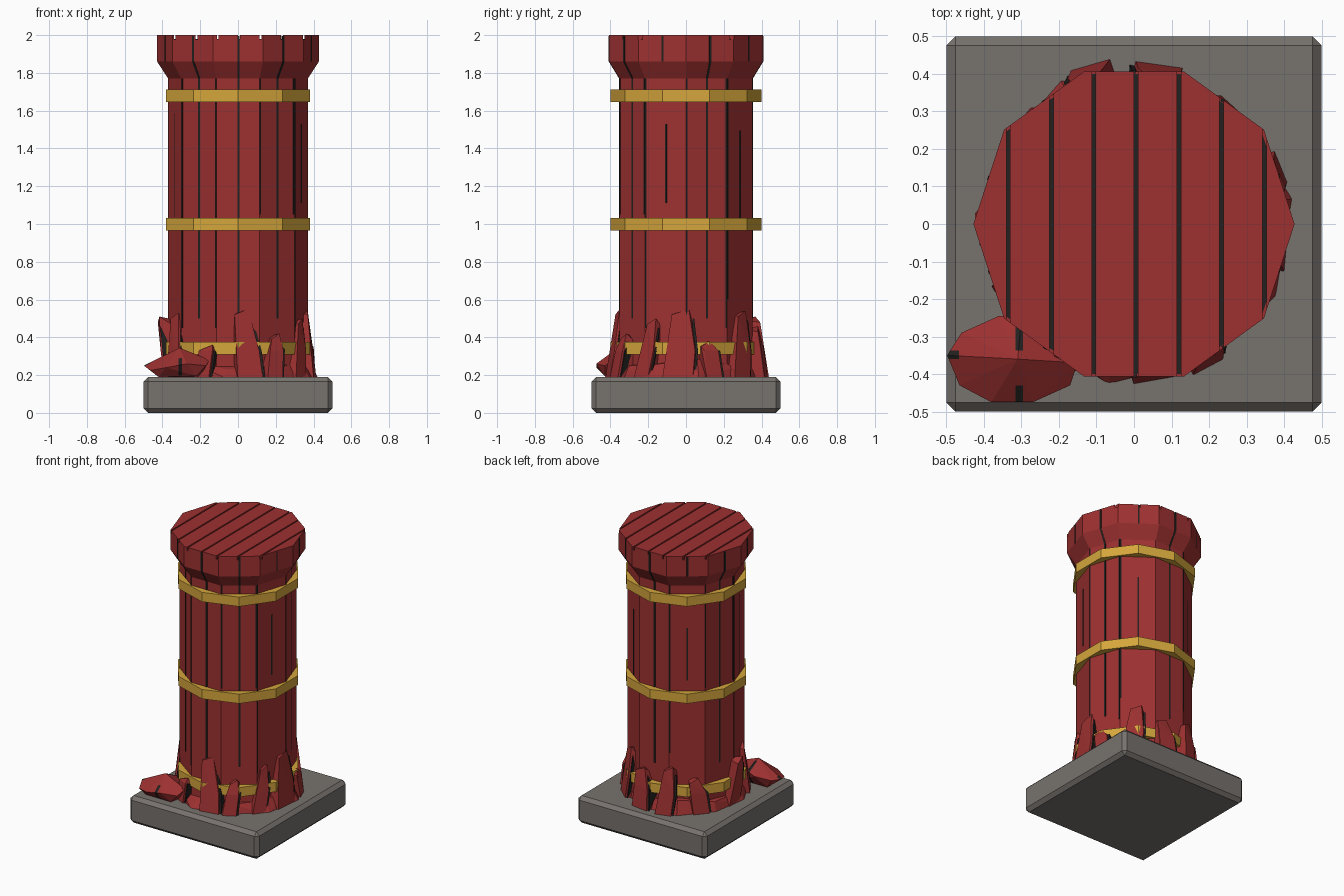
import bpy, bmesh, math, random
from mathutils import Vector

if "Cube" in bpy.data.objects:
    bpy.data.objects.remove(bpy.data.objects["Cube"])

random.seed(4)
TAN18, COS18 = math.tan(math.pi / 10), math.cos(math.pi / 10)


def material(name, rgb):
    m = bpy.data.materials.new(name)
    m.diffuse_color = (*rgb, 1)
    m.use_nodes = True
    m.node_tree.nodes["Principled BSDF"].inputs["Base Color"].default_value = m.diffuse_color
    return m


RED = material("red_wood", (0.34, 0.030, 0.030))
GOLD = material("gold", (0.66, 0.38, 0.045))
GREY = material("grey_stone", (0.185, 0.168, 0.155))
DARK = material("dark_crack", (0.016, 0.015, 0.014))


def finish(bm, name, *mats):
    bmesh.ops.recalc_face_normals(bm, faces=bm.faces)
    me = bpy.data.meshes.new(name)
    bm.to_mesh(me)
    bm.free()
    for m in mats:
        me.materials.append(m)
    ob = bpy.data.objects.new(name, me)
    bpy.context.collection.objects.link(ob)
    return ob


def lathe(bm, profile, turn=0.0):
    """Ten-sided solid from (radius, z) pairs."""
    rings = []
    for r, z in profile:
        rings.append([bm.verts.new((r * math.cos(turn + i * math.pi / 5),
                                    r * math.sin(turn + i * math.pi / 5), z)) for i in range(10)])
    for a, b in zip(rings, rings[1:]):
        for i in range(10):
            j = (i + 1) % 10
            bm.faces.new((a[i], a[j], b[j], b[i]))
    bm.faces.new(rings[0])
    bm.faces.new(rings[-1])


def hull(bm, pts):
    vs = [bm.verts.new(p) for p in pts]
    res = bmesh.ops.convex_hull(bm, input=vs)
    bmesh.ops.delete(bm, geom=[v for v in res["geom_interior"] if isinstance(v, bmesh.types.BMVert)],
                     context='VERTS')


def polar(deg, r, z, side=0.0):
    """Point at radius r in direction deg, moved sideways."""
    a = math.radians(deg)
    return Vector((r * math.cos(a) - side * math.sin(a), r * math.sin(a) + side * math.cos(a), z))


# plinth with chamfered edges
bm = bmesh.new()
bmesh.ops.create_cube(bm, size=1)
for v in bm.verts:
    v.co.z = 0.19 if v.co.z > 0 else 0
bmesh.ops.bevel(bm, geom=bm.edges[:], offset=0.024, segments=1, affect='EDGES')
finish(bm, "plinth", GREY)

# shaft with flared capital
bm = bmesh.new()
lathe(bm, [(0.37, 0.18), (0.37, 1.77), (0.428, 1.86), (0.428, 1.976)])
finish(bm, "pillar_shaft", RED)

# dark layer showing between the top planks
bm = bmesh.new()
lathe(bm, [(0.42, 1.975), (0.42, 1.979)])
finish(bm, "top_gap_floor", DARK)

# top planks, one slice of the decagon each
cuts = [-0.6, -0.335, -0.22, -0.107, 0.005, 0.12, 0.233, 0.348, 0.6]
for lo, hi in zip(cuts, cuts[1:]):
    bm = bmesh.new()
    lathe(bm, [(0.428, 1.976), (0.428, 2.0)])
    for x, s in ((lo + 0.005, -1), (hi - 0.005, 1)):
        bmesh.ops.bisect_plane(bm, geom=bm.verts[:] + bm.edges[:] + bm.faces[:],
                               plane_co=(x, 0, 0), plane_no=(s, 0, 0), clear_outer=True)
        bmesh.ops.holes_fill(bm, edges=[e for e in bm.edges if e.is_boundary])
    finish(bm, "top_plank", RED)

# gold bands, turned half a side against the shaft
for z in (0.31, 0.965, 1.645):
    bm = bmesh.new()
    lathe(bm, [(0.4, z), (0.4, z + 0.066)], math.pi / 10)
    finish(bm, "gold_band", GOLD)


# plank seams following the shaft and capital
def seam(bm, deg, s, path, half):
    for (r0, z0), (r1, z1) in zip(path, path[1:]):
        pts = []
        for r, z in ((r0, z0), (r1, z1)):
            for w in (-half, half):
                for d in (0.002, -0.006):
                    pts.append(polar(deg, r + d, z, s * r * TAN18 + w))
        hull(bm, pts)


bm = bmesh.new()
ra, rc = 0.37 * COS18, 0.428 * COS18
for i in range(10):
    deg = 18 + 36 * i
    front = deg in (90, 270)
    if front or i % 2 == 0:
        seam(bm, deg, 0.02, [(ra, 0.5), (ra, 1.77), (rc, 1.86), (rc, 1.995)], 0.006)
    else:
        top = random.uniform(1.45, 1.6)
        seam(bm, deg, 0.02, [(ra, top - random.uniform(0.35, 0.6)), (ra, top)], 0.005)
        seam(bm, deg, 0.02, [(rc, 1.86), (rc, 1.995)], 0.005)
    if not front:
        low = random.choice((0.45, 0.6, 1.05))
        for s in ((-0.96,) if i % 2 else (-0.96, 0.96)):
            seam(bm, deg, s, [(ra, low), (ra, 1.77)], 0.004)
finish(bm, "plank_seams", DARK)

# crushed foot: uneven flare around the bottom
bm = bmesh.new()
pts = []
for i in range(10):
    pts.append(polar(36 * i + 9, 0.415 + random.uniform(-0.02, 0.02), 0.185))
    pts.append(polar(36 * i + 9, 0.375 + random.uniform(0, 0.015), 0.25 + random.uniform(-0.02, 0.04)))
hull(bm, pts)
finish(bm, "crushed_foot", RED)

# splinters: direction, half width, top height, lean sideways, foot radius, top radius
splinters = [
    (-80, 0.075, 0.55, -0.03, 0.42, 0.365), (-62, 0.05, 0.42, 0.03, 0.43, 0.39),
    (-35, 0.05, 0.50, 0.05, 0.41, 0.38), (-5, 0.09, 0.55, 0.02, 0.41, 0.375),
    (22, 0.05, 0.38, -0.04, 0.42, 0.40), (48, 0.07, 0.54, 0.04, 0.41, 0.38),
    (82, 0.07, 0.46, -0.02, 0.43, 0.395), (106, 0.06, 0.51, 0.03, 0.44, 0.405),
    (140, 0.06, 0.43, -0.04, 0.41, 0.39), (178, 0.06, 0.51, 0.03, 0.39, 0.425),
    (212, 0.06, 0.53, -0.03, 0.41, 0.375), (243, 0.05, 0.36, 0.03, 0.42, 0.395),
]
bm, cracks = bmesh.new(), bmesh.new()
for deg, w, top, lean, rf, rt in splinters:
    pts = [polar(deg, 0.3, 0.185, k * w) for k in (-1.1, 1.1)]
    pts += [polar(deg, rf, 0.185, k * w) for k in (-1, 0.8)]
    pts += [polar(deg, (rf + rt) / 2, 0.33, k * w * 0.8 + lean / 2) for k in (-1, 1)]
    pts += [polar(deg, rt, top - 0.03, lean - w * 0.7), polar(deg, rt - 0.01, top, lean + w * 0.3),
            polar(deg, 0.32, top - 0.02, lean - w * 0.5), polar(deg, 0.32, top - 0.06, lean + w * 0.6)]
    hull(bm, pts)
    # dark split along one flank
    hull(cracks, [polar(deg, r, z, t + k) for r, z, t in
                  ((rf - 0.012, 0.19, w * 0.86), ((rf + rt) / 2 - 0.01, 0.33, w * 0.86 + lean / 2),
                   (rt - 0.015, top - 0.05, lean + w * 0.5), (0.33, 0.3, w * 0.8))
                  for k in (0, 0.01)])
finish(bm, "splinters", RED)
finish(cracks, "splinter_cracks", DARK)

# broken chunk lying on the plinth, with dark seams
bm = bmesh.new()
hull(bm, [(-.31, -.36, .345), (-.46, -.29, .25), (-.36, -.245, .27), (-.30, -.25, .29),
          (-.15, -.37, .28), (-.17, -.43, .25), (-.27, -.475, .26), (-.38, -.475, .24),
          (-.465, -.43, .225), (-.498, -.35, .25), (-.42, -.3, .19), (-.2, -.3, .19),
          (-.22, -.43, .195), (-.42, -.42, .19)])
for co, no in (((-.316, 0, 0), (1, 0, 0)), ((-.296, 0, 0), (1, 0, 0)), ((-.467, 0, 0), (1, 0, 0)),
               ((0, -.36, 0), (0, 1, 0)), ((0, -.337, 0), (0, 1, 0)), ((0, -.43, 0), (0, 1, 0))):
    bmesh.ops.bisect_plane(bm, geom=bm.verts[:] + bm.edges[:] + bm.faces[:], plane_co=co, plane_no=no)
for f in bm.faces:
    c = f.calc_center_median()
    along = -.316 < c.x < -.296 and (c.y > -.337 or c.y < -.43)
    across = c.x < -.467 and -.36 < c.y < -.337
    f.material_index = 1 if along or across else 0
finish(bm, "broken_chunk", RED, DARK)
